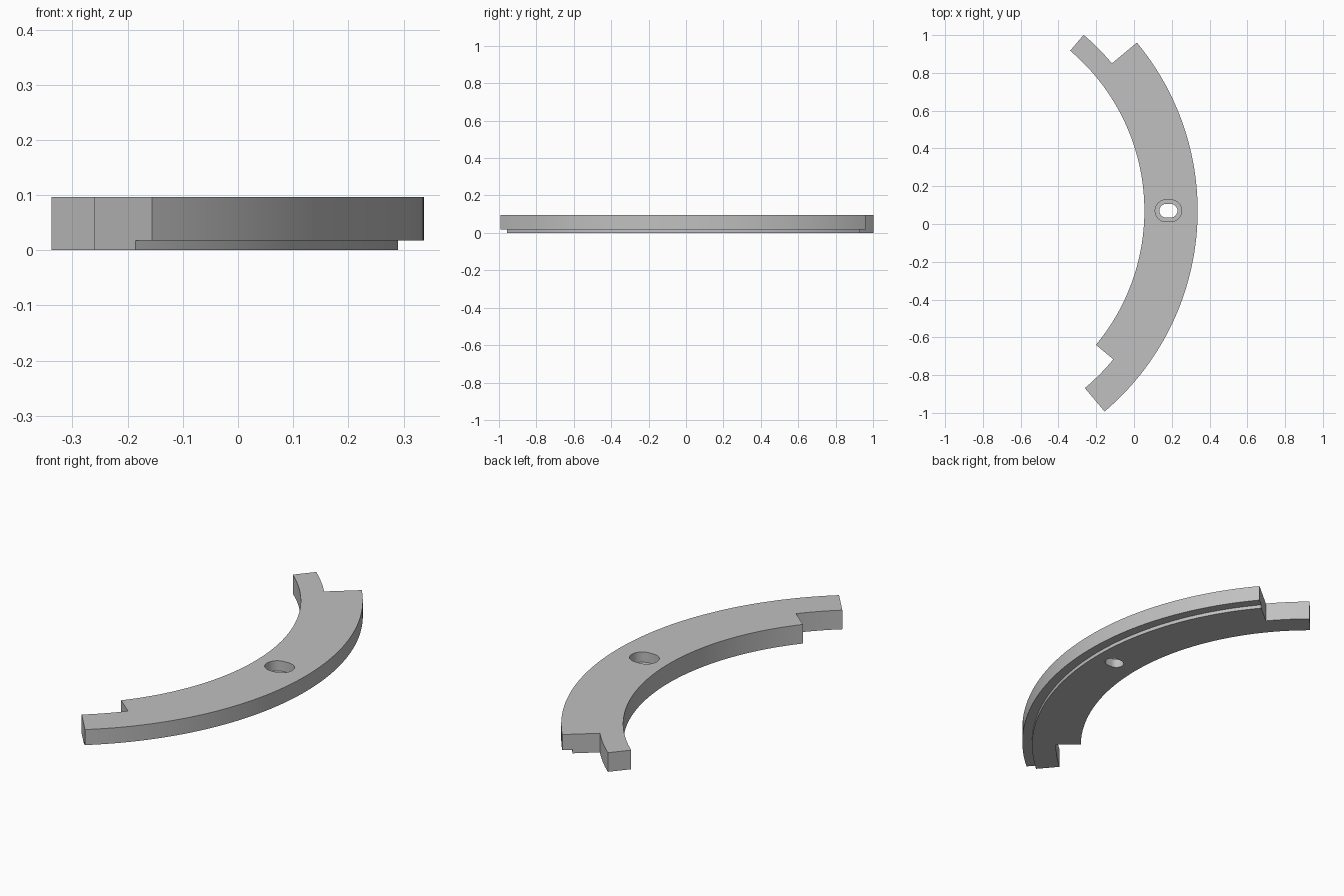
import bpy, bmesh
from math import sin, cos, pi, radians

if "Cube" in bpy.data.objects:
    bpy.data.objects.remove(bpy.data.objects["Cube"], do_unlink=True)

# Shared arc centre and main dimensions
CX, CY = -1.055, 0.07
R_IN, R_OUT, R_STEP = 1.11, 1.392, 1.345
R_TAB, R_NOTCH = 1.22, 1.23
HEIGHT, STEP = 0.096, 0.018
A_SHORT, A_LONG = 39.75, 49.75

grey = bpy.data.materials.new("plain grey")
grey.use_nodes = True
colour = (0.53, 0.53, 0.53, 1)
grey.diffuse_color = colour
grey.node_tree.nodes["Principled BSDF"].inputs["Base Color"].default_value = colour


def arc(radius, start, end, steps=64):
    """Points along an arc about the shared centre, angles in degrees."""
    angles = [radians(start + (end - start) * i / steps) for i in range(steps + 1)]
    return [(CX + radius * cos(a), CY + radius * sin(a)) for a in angles]


def slot(x, y, radius, half_gap, steps=24):
    """Rounded slot outline, long in x."""
    points = []
    for side in (1, -1):
        for i in range(steps + 1):
            a = -pi / 2 + pi * i / steps + (0 if side > 0 else pi)
            points.append((x + side * half_gap + radius * cos(a), y + radius * sin(a)))
    return points


def prism(name, outline, z0, z1):
    """Extrude a flat outline from z0 to z1."""
    bm = bmesh.new()
    face = bm.faces.new([bm.verts.new((x, y, z0)) for x, y in outline])
    top = bmesh.ops.extrude_face_region(bm, geom=[face])["geom"]
    bmesh.ops.translate(bm, vec=(0, 0, z1 - z0),
                        verts=[v for v in top if isinstance(v, bmesh.types.BMVert)])
    bmesh.ops.recalc_face_normals(bm, faces=bm.faces)
    mesh = bpy.data.meshes.new(name)
    bm.to_mesh(mesh)
    bm.free()
    mesh.materials.append(grey)
    ob = bpy.data.objects.new(name, mesh)
    bpy.context.collection.objects.link(ob)
    return ob


# Ring segment: inner tab at the back end, matching outer tab at the front end
outline = (arc(R_OUT, -A_LONG, A_SHORT)
           + arc(R_TAB, A_SHORT, A_LONG, 8)
           + arc(R_IN, A_LONG, -A_SHORT)
           + arc(R_NOTCH, -A_SHORT, -A_LONG, 8))
ring = prism("ring_segment", outline, 0, HEIGHT)

# Cutters: stepped lower rim, through slot and its wider counterbore
cutters = [
    prism("rim_step_cutter", arc(R_STEP, -60, 60, 90) + arc(1.6, 60, -60, 90), -0.1, STEP),
    prism("slot_cutter", slot(0.182, 0.07, 0.036, 0.012), -0.1, 0.2),
    prism("counterbore_cutter", slot(0.182, 0.07, 0.058, 0.012), 0.045, 0.2),
]
bpy.context.view_layer.objects.active = ring
for cutter in cutters:
    mod = ring.modifiers.new(cutter.name, "BOOLEAN")
    mod.operation = "DIFFERENCE"
    mod.solver = "EXACT"
    mod.object = cutter
    bpy.ops.object.modifier_apply(modifier=mod.name)
for cutter in cutters:
    bpy.data.objects.remove(cutter, do_unlink=True)

# Smooth curved walls, crisp edges
bpy.ops.object.select_all(action="DESELECT")
ring.select_set(True)
bpy.ops.object.shade_smooth_by_angle(angle=radians(30))
